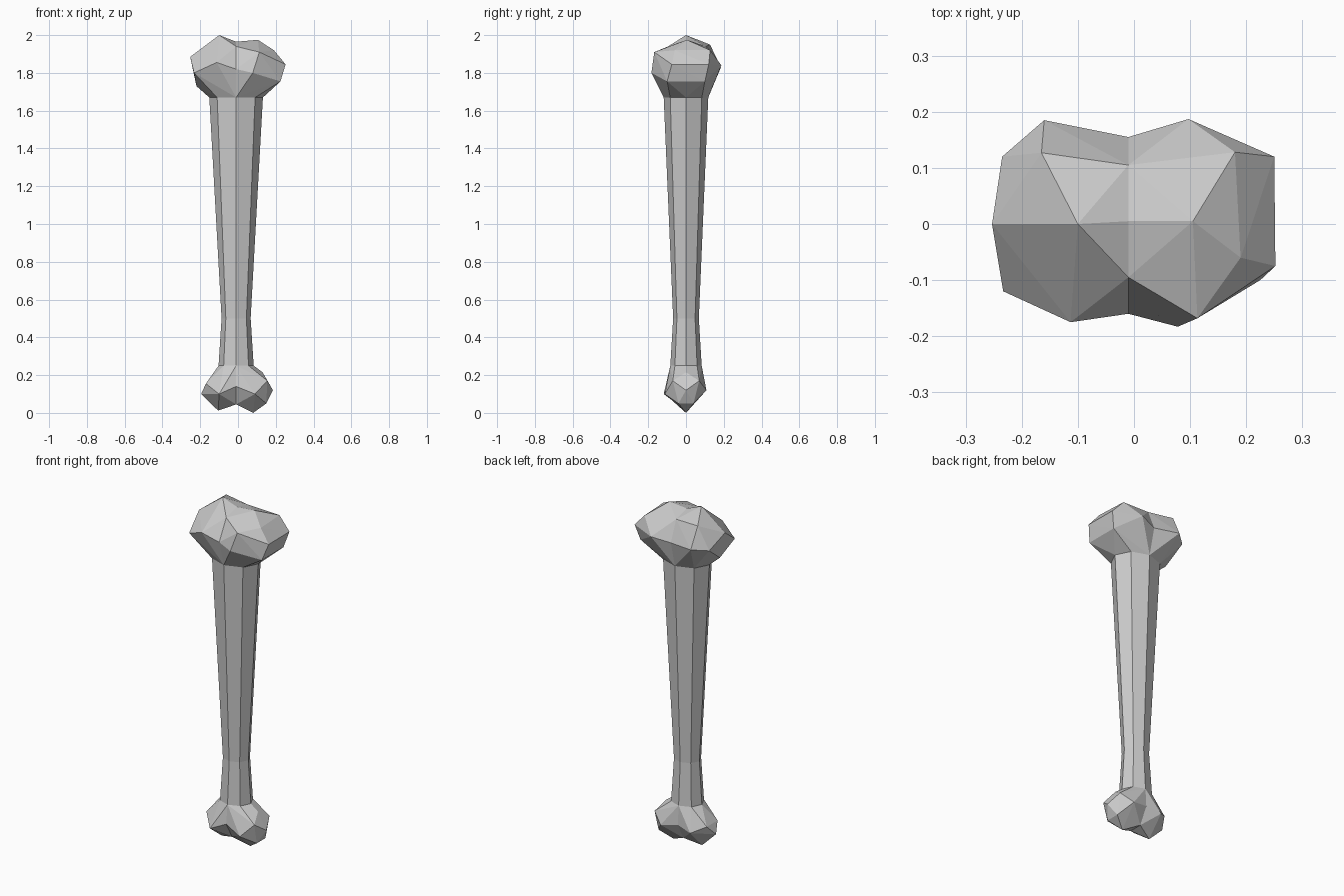
import bpy, bmesh, math

if "Cube" in bpy.data.objects:
    bpy.data.objects.remove(bpy.data.objects["Cube"])

CX = -0.01                      # plane where the two lobes of each knuckle meet
bm = bmesh.new()


def ring(z, rx, ry):
    """Eight-sided cross-section of the shaft."""
    return [(CX + rx * math.cos(i * math.pi / 4), ry * math.sin(i * math.pi / 4), z)
            for i in range(8)]


def lobe(points, seam, collar, side):
    """Faceted lobe hulled between the knuckle seam and the shaft collar."""
    pts = list(points) + [(CX, y, z) for y, z in seam]
    pts += [p for p in collar if (p[0] - CX) * side > -1e-4]
    tmp = bmesh.new()
    for p in pts:
        tmp.verts.new(p)
    bmesh.ops.convex_hull(tmp, input=tmp.verts)
    zc = collar[0][2]
    # skip the hidden walls on the seam and inside the shaft
    for f in tmp.faces:
        if all(abs(v.co.x - CX) < 1e-4 for v in f.verts):
            continue
        if all(abs(v.co.z - zc) < 1e-4 for v in f.verts):
            continue
        bm.faces.new([bm.verts.new(v.co) for v in f.verts])
    tmp.free()


# Shaft
rings = [ring(1.67, .142, .118), ring(0.5, .077, .068), ring(0.25, .093, .083)]
for a, b in zip(rings, rings[1:]):
    for i in range(8):
        j = (i + 1) % 8
        bm.faces.new([bm.verts.new(p) for p in (a[i], b[i], b[j], a[j])])

# Upper knuckle
seam = [(-.16, 1.82), (-.095, 1.94), (.005, 1.965), (.105, 1.94), (.155, 1.82)]
lobe([(-.253, 0, 1.885), (-.10, 0, 2.0), (-.233, -.12, 1.80), (-.113, -.175, 1.855),
      (-.165, .127, 1.95), (-.235, .12, 1.82), (-.16, .185, 1.83), (-.22, 0, 1.73)],
     seam, rings[0], -1)
lobe([(.105, .005, 1.975), (.18, .128, 1.92), (.19, -.06, 1.92), (.113, -.168, 1.91),
      (.078, -.183, 1.80), (.252, -.075, 1.845), (.25, .12, 1.845), (.225, -.10, 1.755),
      (.225, .10, 1.755), (.097, .187, 1.84), (.16, 0, 1.71)],
     seam, rings[0], 1)

# Lower knuckle
seam = [(-.095, .14), (-.04, .045), (.04, .045), (.09, .14)]
lobe([(-.195, 0, .10), (-.105, 0, .012), (-.17, -.05, .155), (-.17, .05, .155),
      (-.10, -.118, .10), (-.10, .105, .12), (-.13, 0, .21)],
     seam, rings[2], -1)
lobe([(.08, 0, 0), (.15, -.04, .05), (.15, .04, .05), (.185, 0, .12),
      (.155, -.07, .17), (.155, .07, .17), (.13, 0, .215),
      (.09, -.112, .10), (.09, .108, .12)],
     seam, rings[2], 1)

bmesh.ops.remove_doubles(bm, verts=bm.verts, dist=1e-4)
bmesh.ops.recalc_face_normals(bm, faces=bm.faces)
mesh = bpy.data.meshes.new("bone")
bm.to_mesh(mesh)
bm.free()
bpy.context.collection.objects.link(bpy.data.objects.new("bone", mesh))
